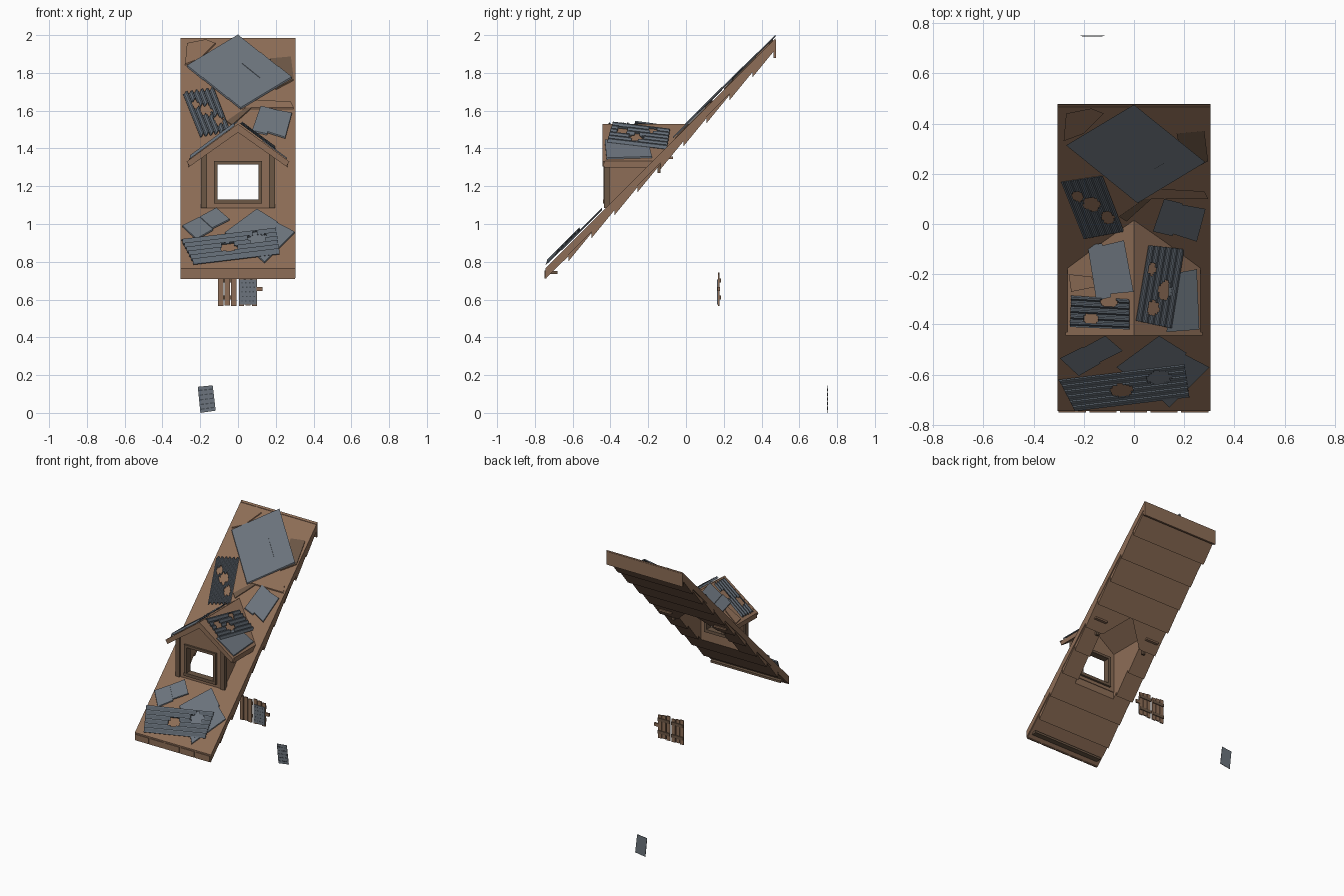
import bpy, bmesh, math
from mathutils import Vector as V

if "Cube" in bpy.data.objects:
    bpy.data.objects.remove(bpy.data.objects["Cube"])

def material(name, rgb):
    m = bpy.data.materials.new(name)
    m.diffuse_color = (*rgb, 1)
    m.use_nodes = True
    m.node_tree.nodes["Principled BSDF"].inputs["Base Color"].default_value = m.diffuse_color
    return m

WOOD = material("brown_wood", (0.27, 0.155, 0.095))
DARK = material("dark_wood", (0.15, 0.095, 0.06))
METAL = material("grey_metal", (0.15, 0.175, 0.205))
CORR = material("corrugated_metal", (0.125, 0.15, 0.18))
SPOT = material("dark_metal", (0.06, 0.07, 0.085))

def finish(name, bm, mat):
    bmesh.ops.recalc_face_normals(bm, faces=bm.faces)
    me = bpy.data.meshes.new(name)
    bm.to_mesh(me)
    bm.free()
    me.materials.append(mat)
    ob = bpy.data.objects.new(name, me)
    bpy.context.collection.objects.link(ob)
    return ob

def prism(name, pts, vec, mat):
    """Polygon pushed along a vector."""
    bm = bmesh.new()
    f = bm.faces.new([bm.verts.new(p) for p in pts])
    r = bmesh.ops.extrude_face_region(bm, geom=[f])
    vs = [e for e in r["geom"] if isinstance(e, bmesh.types.BMVert)]
    bmesh.ops.translate(bm, verts=vs, vec=vec)
    return finish(name, bm, mat)

def box(name, x0, x1, y0, y1, z0, z1, mat):
    return prism(name, [(x0, y0, z0), (x1, y0, z0), (x1, y1, z0), (x0, y1, z0)], (0, 0, z1 - z0), mat)

def side_prism(name, yz, x0, x1, mat):
    return prism(name, [(x0, y, z) for y, z in yz], (x1 - x0, 0, 0), mat)

def front_prism(name, xz, y0, y1, mat):
    return prism(name, [(x, y0, z) for x, z in xz], (0, y1 - y0, 0), mat)

C = 1.51
def roof(x, y): return y + C
def gable(x, y): return 1.53 - 0.74 * abs(x)

def lerp2(q, u, v):
    a, b, c, d = [V(p) for p in q]
    return a.lerp(b, u).lerp(d.lerp(c, u), v)

def sheet(name, q, surf, lift, mat=METAL, thick=0.008):
    """Flat plate lying on a sloping surface, given in plan."""
    return prism(name, [(x, y, surf(x, y) + lift) for x, y in q], (0, 0, thick), mat)

def corrugated(name, q, surf, lift, ridges, holes, seg=36):
    """Ridged sheet; ridges run along the first edge, torn holes are (u, v, ru, rv)."""
    bm = bmesh.new()
    n = ridges * 4
    prof = (0, 0.014, 0.014, 0)
    grid = []
    for j in range(n + 1):
        row = []
        for i in range(seg + 1):
            p = lerp2(q, i / seg, j / n)
            row.append(bm.verts.new((p.x, p.y, surf(p.x, p.y) + lift + prof[j % 4])))
        grid.append(row)
    for j in range(n):
        for i in range(seg):
            u, v = (i + .5) / seg, (j + .5) / n
            if any(((u - a) / ra) ** 2 + ((v - b) / rb) ** 2 < 1 for a, b, ra, rb in holes):
                continue
            bm.faces.new((grid[j][i], grid[j][i + 1], grid[j + 1][i + 1], grid[j + 1][i]))
    bmesh.ops.delete(bm, geom=[v for v in bm.verts if not v.link_faces], context='VERTS')
    bmesh.ops.dissolve_limit(bm, angle_limit=0.01, verts=bm.verts, edges=bm.edges)
    ob = finish(name, bm, CORR)
    s = ob.modifiers.new("thickness", 'SOLIDIFY')
    s.thickness = 0.004

# main sloping deck with lapped boards underneath
W = 0.305
deck = [side_prism("roof_deck", [(-.745, -.745 + C), (.475, .475 + C), (.475, .475 + 1.46), (-.745, -.745 + 1.46)], -W, W, WOOD)]
for i in range(10):
    a = -.745 + .122 * i
    b = min(a + .122, .475)
    drop = 1.455 if i == 0 else 1.425
    deck.append(side_prism("lapped_board", [(a, a + 1.465), (b, b + 1.465), (b, b + 1.452), (a, a + drop)],
                           -W + .004 * (i % 3), W - .004 * ((i + 1) % 3), WOOD))
# opening beneath the dormer
cutter = prism("opening_cutter", [(-.165, -.41, .5), (.165, -.41, .5), (.165, -.14, .5), (0, -.02, .5), (-.165, -.14, .5)],
               (0, 0, 2), WOOD)
for ob in deck:
    m = ob.modifiers.new("opening", 'BOOLEAN')
    m.object, m.operation, m.solver = cutter, 'DIFFERENCE', 'EXACT'
    bpy.context.view_layer.objects.active = ob
    bpy.ops.object.modifier_apply(modifier=m.name)
bpy.data.objects.remove(cutter)

# ridge board and eave trim
box("ridge_board", -W, W, .463, .477, 1.88, 1.975, WOOD)
for i in range(5):
    x = -.3 + .122 * i
    box("eave_trim", x, x + .108, -.75, -.738, .712, .755, WOOD)
box("eave_block", -.28, .28, -.72, -.68, .735, .75, DARK)

# broken surface boards
sheet("broken_board_left", [(-.28, .33), (-.27, .44), (-.17, .46), (-.12, .44), (-.2, .36)], roof, 0, WOOD, .008)
sheet("broken_board_right", [(.17, .36), (.28, .37), (.295, .25), (.2, .2)], roof, 0, DARK, .007)
sheet("broken_strip", [(.02, .1), (.1, .14), (.28, .13), (.295, .1)], roof, 0, WOOD, .008)
sheet("split_board", [(-.06, .03), (.07, .12), (.07, .1), (-.03, .01)], roof, 0, DARK, .006)

# shingle diamond at the top
Q = [(0, .475), (.284, .246), (.014, .083), (-.27, .313)]
cells = [(0, .42, 0, .5), (.42, .76, 0, .36), (.76, 1, 0, .55), (0, .3, .5, 1), (.3, .76, .5, 1), (.76, 1, .55, 1), (.42, .76, .36, .5)]
for k, (a, b, c, d) in enumerate(cells):
    sheet("top_metal_panel", [lerp2(Q, u, v) for u, v in ((a, c), (b, c), (b, d), (a, d))], roof, .008 + .003 * (k % 3), METAL, .01)

# flat metal patches on the main roof
def pair(name, q, surf, lift, cut):
    sheet(name + "_a", [lerp2(q, u, v) for u, v in ((0, 0), (cut, 0), (cut, 1), (0, 1))], surf, lift)
    sheet(name + "_b", [lerp2(q, u, v) for u, v in ((cut, .04), (1, 0), (1, 1), (cut, .94))], surf, lift + .004)
pair("right_patch", [(.12, .1), (.285, .06), (.25, -.07), (.075, -.03)], roof, .008, .45)
pair("lower_left_patch", [(-.295, -.535), (-.115, -.445), (-.045, -.505), (-.22, -.605)], roof, .01, .5)
pair("lower_right_patch", [(.1, -.445), (.3, -.57), (.14, -.73), (-.07, -.57)], roof, .008, .55)

# corrugated sheets on the main roof
corrugated("left_corrugated", [(-.125, .19), (-.04, -.03), (-.2, -.06), (-.29, .165)], roof, .012, 6,
           [(.45, .5, .13, .2), (.72, .25, .12, .15), (.28, .75, .1, .12)])
corrugated("lower_corrugated", [(-.3, -.62), (.2, -.56), (.22, -.69), (-.235, -.745)], roof, .022, 6,
           [(.45, .55, .09, .2), (.78, .3, .1, .2)], 44)

# dormer front wall round the window
front_prism("wall_bottom", [(-.18, 1.085), (.18, 1.085), (.18, 1.12), (-.18, 1.12)], -.425, -.405, WOOD)
front_prism("wall_gable", [(-.18, 1.32), (.18, 1.32), (.18, 1.38), (0, 1.51), (-.18, 1.38)], -.425, -.405, WOOD)
for s in (-1, 1):
    front_prism("wall_side_of_window", [(s * .11, 1.12), (s * .18, 1.12), (s * .18, 1.32), (s * .11, 1.32)], -.425, -.405, WOOD)
    # cheeks, posts and window jambs
    side_prism("dormer_cheek", [(-.425, 1.06), (-.425, 1.385), (-.12, 1.385), (-.12, 1.37)], s * .165, s * .183, WOOD)
    box("corner_post", min(s * .165, s * .195), max(s * .165, s * .195), -.435, -.405, 1.085, 1.37, DARK)
    box("window_jamb", min(s * .108, s * .128), max(s * .108, s * .128), -.438, -.39, 1.112, 1.33, DARK)
    # dormer roof slope, trimmed where it meets the deck
    poly = [(0, -.435), (s * .265, -.435), (s * .265, -.17), (s * .2, -.125), (0, .015)]
    sheet("dormer_roof", poly, gable, -.035, WOOD, .035)
    front_prism("barge_board", [(0, 1.53), (s * .272, 1.33), (s * .255, 1.305), (0, 1.485)], -.443, -.43, WOOD)
    # struts showing under the deck
    box("strut", min(s * .19, s * .21), max(s * .19, s * .21), -.15, -.135, 1.27, 1.33, DARK)
    box("cross_plank", min(s * .17, s * .27), max(s * .17, s * .27), -.13, -.07, 1.345, 1.357, WOOD)
box("window_sill", -.128, .128, -.44, -.39, 1.108, 1.13, DARK)
box("window_head", -.128, .128, -.438, -.39, 1.315, 1.333, DARK)

# metal on the dormer roof
pair("dormer_left_patch", [(-.185, -.085), (-.04, -.065), (-.002, -.27), (-.15, -.305)], gable, .006, .4)
sheet("dormer_right_patch", [(.14, -.2), (.25, -.18), (.26, -.42), (.13, -.43)], gable, .005)
corrugated("dormer_left_corrugated", [(-.25, -.285), (-.02, -.3), (-.02, -.42), (-.255, -.41)], gable, .008, 5,
           [(.65, .12, .15, .2), (.35, .7, .13, .17)])
corrugated("dormer_right_corrugated", [(.2, -.1), (.15, -.415), (.01, -.385), (.06, -.085)], gable, .014, 6,
           [(.55, .35, .13, .18), (.8, .6, .1, .17), (.3, .8, .08, .12)])
sheet("dormer_board", [(-.26, -.2), (-.17, -.21), (-.15, -.25), (-.25, -.27)], gable, 0, WOOD, .008)

# loose shutters
for x0 in (-.105, .005):
    for i in range(3):
        x = x0 + .034 * i
        box("shutter_board", x, x + .028, .17, .178, .565 + .004 * (i % 2), .742 - .005 * i, WOOD)
    for z in (.6, .69):
        box("shutter_batten", x0, x0 + .096, .178, .184, z, z + .022, DARK)
box("shutter_latch", .09, .13, .168, .18, .645, .667, WOOD)
box("shutter_metal", .008, .098, .165, .17, .575, .705, METAL)
for i in range(4):
    for j in range(5):
        x, z = .018 + .02 * i + .004 * (j % 2), .59 + .024 * j
        box("shutter_dent", x, x + .007, .1635, .165, z, z + .006, SPOT)

# loose metal sheet at the back
S = [(-.213, .138), (-.134, .146), (-.118, .012), (-.199, .0)]
front_prism("loose_sheet", S, .748, .751, METAL)
for i in range(5):
    v = .12 + .18 * i
    for u in (.06, .38, .7):
        pts = [lerp2(S, a, b) for a, b in ((u, v), (u + .22, v), (u + .22, v + .05), (u, v + .05))]
        front_prism("loose_sheet_slot", pts, .747, .748, SPOT)
